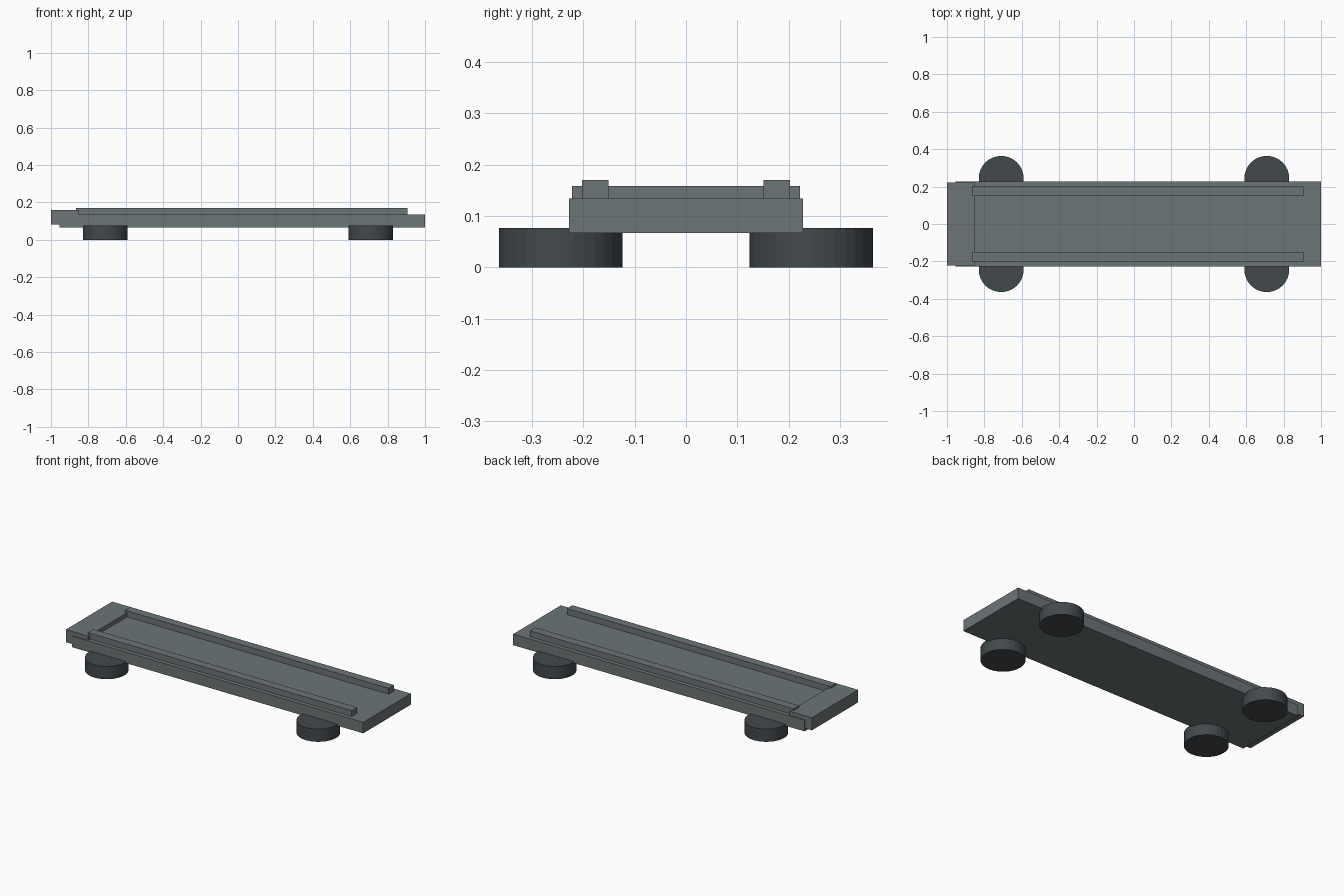
import bpy
import bmesh
from mathutils import Matrix, Vector

if "Cube" in bpy.data.objects:
    bpy.data.objects.remove(bpy.data.objects["Cube"])


def material(name, rgb):
    m = bpy.data.materials.new(name)
    m.diffuse_color = (*rgb, 1)
    m.use_nodes = True
    m.node_tree.nodes["Principled BSDF"].inputs["Base Color"].default_value = m.diffuse_color
    return m


grey = material("slate grey", (0.150, 0.176, 0.183))
dark = material("dark grey", (0.055, 0.066, 0.072))


def add_object(name, bm, mat):
    mesh = bpy.data.meshes.new(name)
    bm.to_mesh(mesh)
    bm.free()
    mesh.materials.append(mat)
    ob = bpy.data.objects.new(name, mesh)
    bpy.context.collection.objects.link(ob)
    return ob


def box(name, lo, hi, mat):
    lo, hi = Vector(lo), Vector(hi)
    bm = bmesh.new()
    bmesh.ops.create_cube(bm, size=1, matrix=Matrix.Translation((lo + hi) / 2)
                          @ Matrix.Diagonal((*(hi - lo), 1)))
    return add_object(name, bm, mat)


def wheel(name, x, y, radius, height, mat):
    bm = bmesh.new()
    bmesh.ops.create_cone(bm, cap_ends=True, segments=32, radius1=radius,
                          radius2=radius, depth=height,
                          matrix=Matrix.Translation((x, y, height / 2)))
    return add_object(name, bm, mat)


# Long flat deck and the raised block overhanging its left end
box("deck", (-0.955, -0.228, 0.067), (1.0, 0.228, 0.134), grey)
box("end_block", (-1.0, -0.222, 0.083), (-0.85, 0.222, 0.159), grey)

for side, s in (("front", -1), ("back", 1)):
    # Rails along the deck edges
    y0, y1 = sorted((s * 0.151, s * 0.203))
    box(side + "_rail", (-0.865, y0, 0.125), (0.905, y1, 0.170), grey)
    # Flat discs under the corners
    for end, x in (("left", -0.71), ("right", 0.71)):
        wheel(f"{side}_{end}_wheel", x, s * 0.244, 0.12, 0.077, dark)
